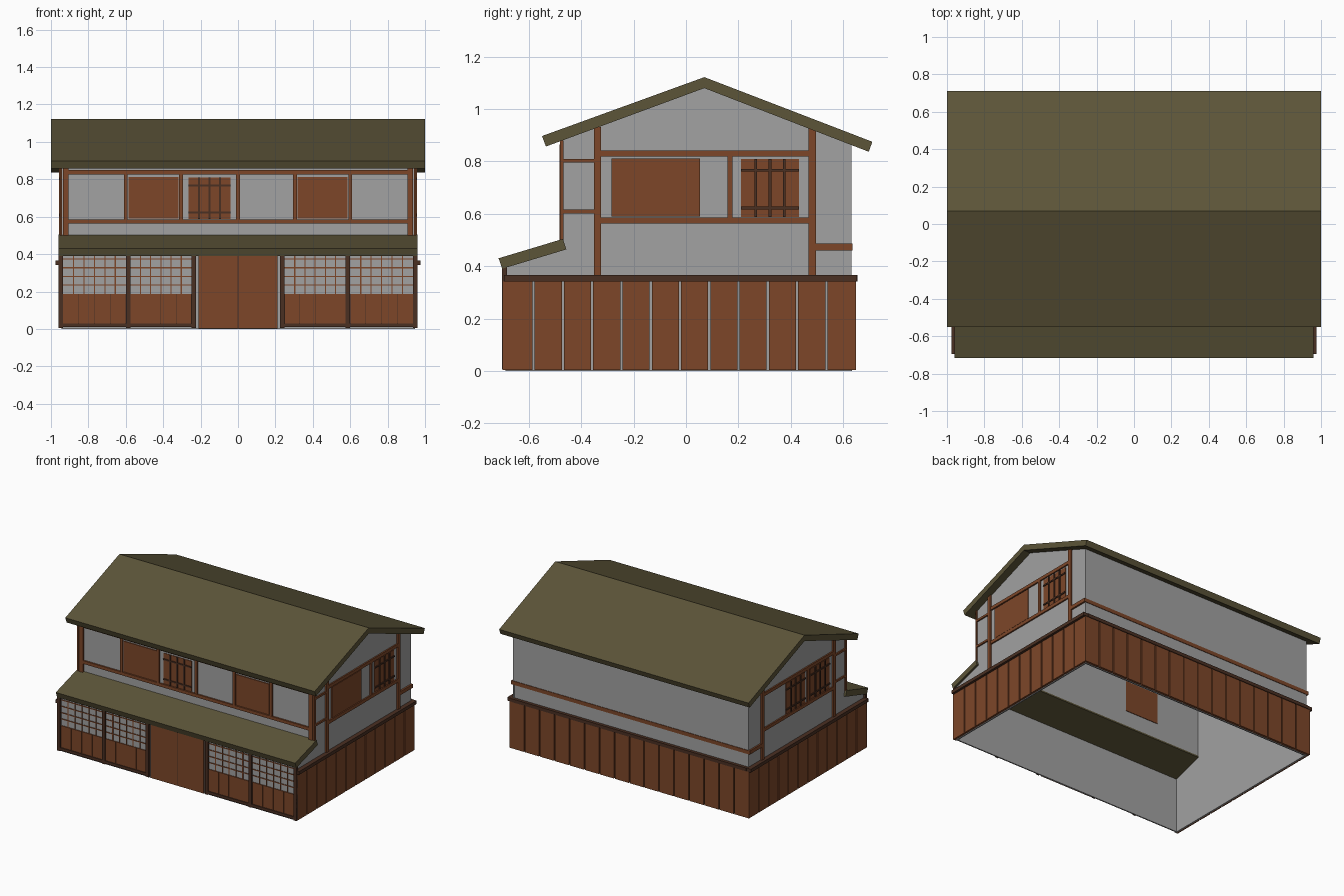
import bpy, bmesh


def mat(name, c):
    m = bpy.data.materials.new(name)
    m.diffuse_color = (*c, 1)
    return m


WOOD = mat("wood", (0.205, 0.062, 0.022))
DARK = mat("dark_wood", (0.068, 0.029, 0.016))
ROOF = mat("roof_green", (0.107, 0.089, 0.04))
PLASTER = mat("plaster_grey", (0.36, 0.36, 0.36))


def finish(name, bm, m):
    bmesh.ops.recalc_face_normals(bm, faces=bm.faces)
    me = bpy.data.meshes.new(name)
    bm.to_mesh(me)
    bm.free()
    ob = bpy.data.objects.new(name, me)
    bpy.context.collection.objects.link(ob)
    me.materials.append(m)
    return ob


def boxes(name, m, items):
    """One object made of boxes given as (x0, x1, y0, y1, z0, z1)."""
    bm = bmesh.new()
    for x0, x1, y0, y1, z0, z1 in items:
        vs = bmesh.ops.create_cube(bm, size=1)["verts"]
        for v in vs:
            v.co = ((x0 + x1) / 2 + v.co.x * (x1 - x0),
                    (y0 + y1) / 2 + v.co.y * (y1 - y0),
                    (z0 + z1) / 2 + v.co.z * (z1 - z0))
    return finish(name, bm, m)


def prism(name, m, profile, x0, x1):
    """Side profile of (y, z) points pushed along x."""
    bm = bmesh.new()
    f = bm.faces.new([bm.verts.new((x0, y, z)) for y, z in profile])
    r = bmesh.ops.extrude_face_region(bm, geom=[f])
    for v in r["geom"]:
        if isinstance(v, bmesh.types.BMVert):
            v.co.x = x1
    return finish(name, bm, m)


def both(items):
    """Items plus their copies mirrored in x."""
    return items + [(-b[1], -b[0], *b[2:]) for b in items]


# roofs
prism("main_roof", ROOF, [(-0.55, 0.897), (0.07, 1.122), (0.712, 0.875),
                          (0.698, 0.837), (0.07, 1.08), (-0.535, 0.857)], -1, 1)
prism("porch_roof", ROOF, [(-0.716, 0.43), (-0.47, 0.504), (-0.457, 0.464),
                           (-0.702, 0.39)], -0.96, 0.96)

# plaster walls, open underneath
gable = [(-0.69, 0), (0.635, 0), (0.63, 0.865), (0.07, 1.085), (-0.472, 0.882),
         (-0.472, 0.463), (-0.69, 0.396)]
for n, s in (("right_wall", 1), ("left_wall", -1)):
    prism(n, PLASTER, gable, s * 0.935, s * 0.945)
boxes("back_wall", PLASTER, [(-0.945, 0.945, 0.622, 0.632, 0, 0.865)])
boxes("upper_front_wall", PLASTER, [(-0.945, 0.945, -0.472, -0.462, 0.464, 0.88)])
boxes("lower_front_wall", PLASTER, [(-0.945, 0.945, -0.688, -0.679, 0, 0.396)])

# ground floor boarding with gaps, and its cap beam
p = 0.1118
cuts = [-0.704] + [-0.582 + i * p for i in range(11)] + [0.654]
side = [(0.945, 0.96, a + 0.004, b - 0.004, 0.004, 0.342)
        for a, b in zip(cuts, cuts[1:])]
boxes("side_boards", WOOD, both(side))
nb = 16
pb = 1.92 / nb
boxes("back_boards", WOOD, [(-0.96 + i * pb + 0.004, -0.96 + (i + 1) * pb - 0.004,
                             0.632, 0.65, 0.004, 0.342) for i in range(nb)])
boxes("cap_beam", DARK, both([(0.94, 0.977, -0.695, 0.652, 0.342, 0.366)])
      + [(-0.94, 0.94, 0.625, 0.655, 0.342, 0.366)])

# ground floor front: posts, sills, slats and paper screens
boxes("front_posts", DARK, both([(x - 0.012, x + 0.012, -0.702, -0.684, 0.005, 0.395)
                                 for x in (0.237, 0.588, 0.948)]))
bays = [(0.249, 0.576), (0.6, 0.936)]
boxes("front_sills", DARK, both([(a, b, -0.7, -0.685, 0.01, 0.03) for a, b in bays]))
panels, grid = [], []
for a, b in bays:
    w = (b - a) / 4
    panels += [(a + i * w + 0.001, a + (i + 1) * w - 0.001, -0.694, -0.686, 0.03, 0.188)
               for i in range(4)]
    c = (b - a) / 6
    grid += [(a + i * c - 0.003, a + i * c + 0.003, -0.692, -0.686, 0.188, 0.394)
             for i in range(1, 6)]
    grid += [(a, b, -0.692, -0.686, z - 0.003, z + 0.003)
             for z in (0.235, 0.28, 0.327, 0.373)]
boxes("front_panels", WOOD, both(panels))
boxes("front_panel_backing", DARK, both([(a, b, -0.69, -0.685, 0.03, 0.186) for a, b in bays]))
boxes("screen_lattice", WOOD, both(grid))

# double sliding door
boxes("double_door", WOOD, both([(0.003, 0.212, -0.697, -0.683, 0.003, 0.393)]))
boxes("door_seam", DARK, [(-0.003, 0.003, -0.694, -0.684, 0.003, 0.393)])

# upper front timber frame
boxes("upper_front_beams", WOOD, [(-0.935, 0.935, -0.483, -0.465, 0.825, 0.85),
                                  (-0.935, 0.935, -0.483, -0.465, 0.563, 0.586)])
boxes("upper_front_posts", WOOD,
      both([(0.905, 0.935, -0.484, -0.465, 0.48, 0.865)])
      + [(x - 0.01, x + 0.01, -0.482, -0.465, 0.586, 0.825)
         for x in (-0.6, -0.305, 0, 0.305, 0.6)])
boxes("upper_front_shutters", WOOD, both([(0.318, 0.585, -0.479, -0.458, 0.59, 0.812)]))

# upper side timber frame
frame = [(0.94, 0.957, -0.352, -0.325, 0.366, 0.932),
         (0.94, 0.957, 0.468, 0.496, 0.366, 0.925),
         (0.94, 0.955, -0.325, 0.468, 0.818, 0.842),
         (0.94, 0.955, -0.325, 0.468, 0.562, 0.586),
         (0.94, 0.953, -0.482, -0.468, 0.48, 0.88),
         (0.94, 0.955, -0.468, -0.352, 0.795, 0.81),
         (0.94, 0.955, -0.468, -0.352, 0.602, 0.616),
         (0.94, 0.957, 0.496, 0.636, 0.46, 0.487)]
boxes("upper_side_frame", WOOD, both(frame))
boxes("back_rail", WOOD, [(-0.957, 0.957, 0.625, 0.636, 0.46, 0.487)])
boxes("side_mid_posts", WOOD, [(0.94, 0.955, 0.158, 0.178, 0.586, 0.818),
                               (-0.955, -0.94, -0.05, -0.03, 0.586, 0.818)])
boxes("right_shutter", WOOD, [(0.938, 0.952, -0.285, 0.053, 0.59, 0.812)])

# barred windows: wooden pane with three upright and two level bars
ZB = (0.622, 0.766)
for name, x in (("right_barred_window", 0.945), ("left_barred_window", -0.945)):
    s = 1 if x > 0 else -1
    panes, bars = [], []
    for y in ([0.21] if s > 0 else [-0.01, -0.29]):
        panes.append((*sorted((x - s * 0.008, x + s * 0.004)), y, y + 0.222, 0.588, 0.81))
        bx = sorted((x, x + s * 0.01))
        bars += [(*bx, y + k - 0.005, y + k + 0.005, 0.588, 0.81) for k in (0.056, 0.111, 0.166)]
        bars += [(*bx, y, y + 0.222, z - 0.005, z + 0.005) for z in ZB]
    boxes(name, WOOD, panes)
    boxes(name + "_bars", DARK, bars)
boxes("front_barred_window", WOOD, [(-0.265, -0.04, -0.476, -0.464, 0.588, 0.81)])
boxes("front_barred_window_bars", DARK,
      [(-0.265 + k - 0.005, -0.265 + k + 0.005, -0.482, -0.472, 0.588, 0.81)
       for k in (0.056, 0.112, 0.168)]
      + [(-0.265, -0.04, -0.482, -0.472, z - 0.005, z + 0.005) for z in ZB])
